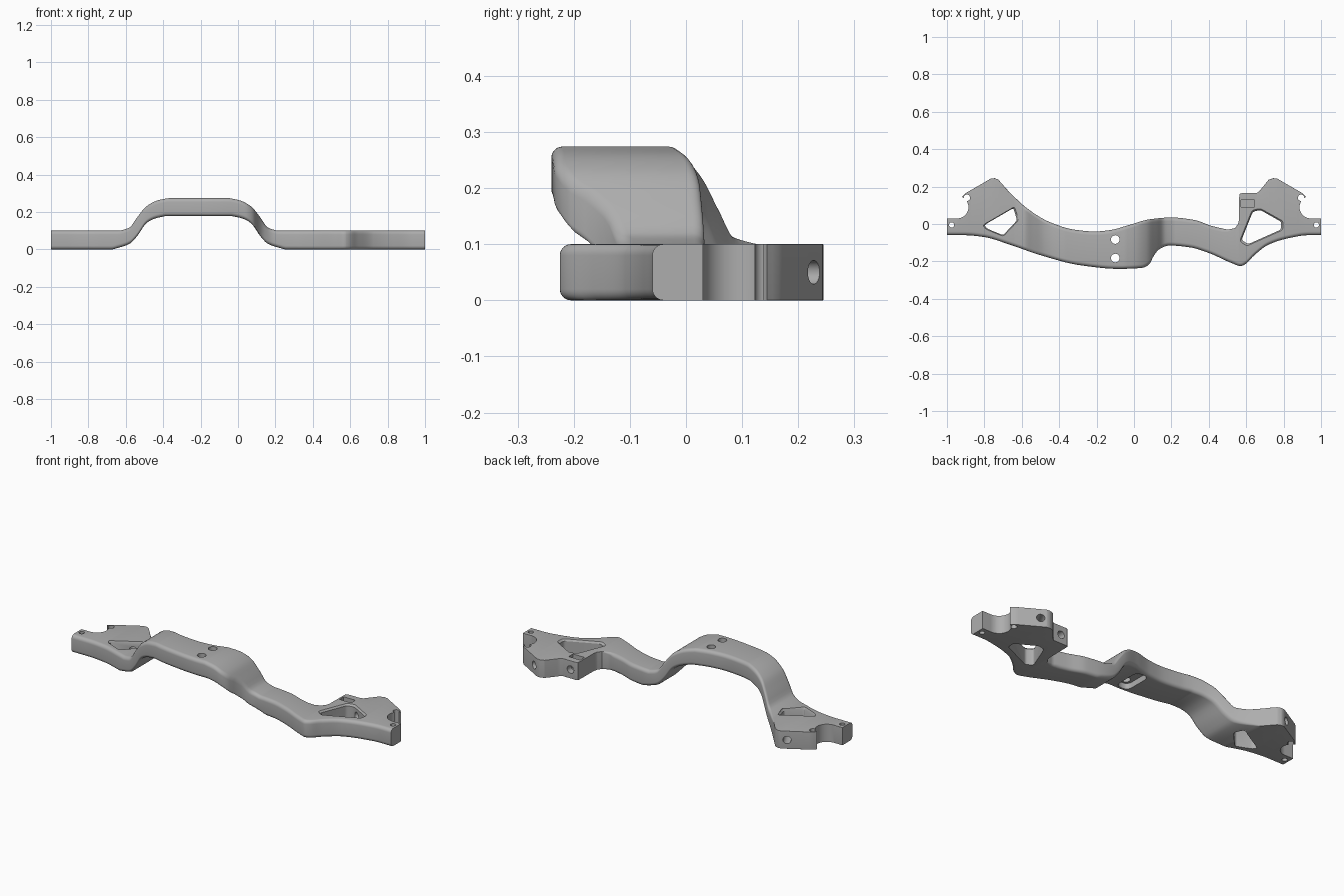
import bpy, bmesh, math
from mathutils import Vector, Matrix

if "Cube" in bpy.data.objects:
    bpy.data.objects.remove(bpy.data.objects["Cube"], do_unlink=True)

grey = bpy.data.materials.new("satin grey")
grey.use_nodes = True
GREY = (0.42, 0.42, 0.42, 1)
grey.diffuse_color = GREY
grey.node_tree.nodes["Principled BSDF"].inputs["Base Color"].default_value = GREY


def make_object(name, bm):
    bmesh.ops.recalc_face_normals(bm, faces=bm.faces)
    mesh = bpy.data.meshes.new(name)
    bm.to_mesh(mesh)
    bm.free()
    mesh.materials.append(grey)
    obj = bpy.data.objects.new(name, mesh)
    bpy.context.collection.objects.link(obj)
    return obj


def linear(pts, x):
    for (x0, y0), (x1, y1) in zip(pts, pts[1:]):
        if x <= x1:
            return y0 + (y1 - y0) * (x - x0) / (x1 - x0)
    return pts[-1][1]


def smooth(pts, x):
    """Monotone cubic curve through the points."""
    if x <= pts[0][0]:
        return pts[0][1]
    if x >= pts[-1][0]:
        return pts[-1][1]
    d = [(b[1] - a[1]) / (b[0] - a[0]) for a, b in zip(pts, pts[1:])]
    m = [d[0]] + [2 * a * b / (a + b) if a * b > 0 else 0 for a, b in zip(d, d[1:])] + [d[-1]]
    i = max(k for k in range(len(d)) if pts[k][0] <= x)
    h = pts[i + 1][0] - pts[i][0]
    t = (x - pts[i][0]) / h
    return ((2*t**3 - 3*t*t + 1) * pts[i][1] + (t**3 - 2*t*t + t) * h * m[i]
            + (3*t*t - 2*t**3) * pts[i + 1][1] + (t**3 - t*t) * h * m[i + 1])


# Plan outline: front edge, curved rear edge, straight-sided end plates
FRONT = [(-1, -.06), (-.905, -.06), (-.8, -.07), (-.665, -.11), (-.505, -.165), (-.29, -.22),
         (-.08, -.24), (.04, -.235), (.083, -.215), (.1, -.18), (.135, -.135), (.19, -.115),
         (.3, -.125), (.4, -.155), (.525, -.21), (.57, -.225), (.595, -.215), (.64, -.17),
         (.72, -.11), (.83, -.075), (.93, -.06), (1, -.06)]
REAR = [(-.725, .237), (-.665, .17), (-.56, .075), (-.45, .01), (-.32, -.03), (-.21, -.04),
        (-.13, -.033), (-.025, -.005), (.083, .025), (.2, .035), (.32, .022), (.415, -.01), (.5, -.03)]
END = [(-1, .03), (-.945, .03), (-.943, .12), (-.935, .13), (-.9, .165), (-.765, .243), (-.745, .245), (-.725, .237)]
LUG = [(.5, -.03), (.54, -.022), (.556, 0), (.561, .02), (.563, .16), (.575, .165), (.655, .165),
       (.67, .175), (.72, .237)]
RIGHT_END = LUG + [(-x, y) for x, y in reversed(END[:-1])]

# Side profile of the raised bridge, symmetric about its middle
MIDDLE = -.21
TOP = [(.165, .274), (.22, .262), (.28, .23), (.33, .17), (.37, .117), (.42, .1)]
BOTTOM = [(.18, .178), (.235, .165), (.28, .14), (.33, .07), (.37, .03), (.46, 0)]


def rear(x):
    if x < REAR[0][0]:
        return linear(END, x)
    return smooth(REAR, x) if x < REAR[-1][0] else linear(RIGHT_END, x)


# Arm: rounded rectangular sections lofted along x
stations = {round(-1 + i / 90, 4) for i in range(181)} | {p[0] for p in END + RIGHT_END}
bm = bmesh.new()
rings = []
STEPS = 6
for x in sorted(stations):
    y0, y1 = smooth(FRONT, x), rear(x)
    z0, z1 = smooth(BOTTOM, abs(x - MIDDLE)), smooth(TOP, abs(x - MIDDLE))
    fade = min(1, max(0, (x + .7) / .12), max(0, (.55 - x) / .08))
    rf, rr = .02, .001 + .019 * fade
    corners = [(y0 + rf, z0 + rf, rf, 180), (y1 - rr, z0 + rr, rr, 270),
               (y1 - rr, z1 - rr, rr, 0), (y0 + rf, z1 - rf, rf, 90)]
    ring = []
    for cy, cz, r, start in corners:
        for k in range(STEPS + 1):
            a = math.radians(start + 90 * k / STEPS)
            ring.append(bm.verts.new((x, cy + r * math.cos(a), cz + r * math.sin(a))))
    rings.append(ring)
for a, b in zip(rings, rings[1:]):
    for i in range(len(a)):
        j = (i + 1) % len(a)
        bm.faces.new((a[i], a[j], b[j], b[i]))
bm.faces.new(rings[0])
bm.faces.new(rings[-1])
arm = make_object("bracket_arm", bm)


def cut(bm):
    cutter = make_object("cutter", bm)
    cutter.hide_render = True
    mod = arm.modifiers.new("cut", "BOOLEAN")
    mod.operation, mod.solver, mod.object = "DIFFERENCE", "EXACT", cutter
    bpy.context.view_layer.objects.active = arm
    bpy.ops.object.modifier_apply(modifier=mod.name)
    bpy.data.objects.remove(cutter, do_unlink=True)


def drill(start, end, r, sides=32):
    a, b = Vector(start), Vector(end)
    turn = (b - a).to_track_quat("Z", "Y").to_matrix().to_4x4()
    bm = bmesh.new()
    bmesh.ops.create_cone(bm, cap_ends=True, segments=sides, radius1=r, radius2=r,
                          depth=(b - a).length, matrix=Matrix.Translation((a + b) / 2) @ turn)
    cut(bm)


def prism(pts, levels):
    """Stack of (height, scale) rings of one outline."""
    bm = bmesh.new()
    c = sum((Vector(p) for p in pts), Vector((0, 0))) / len(pts)
    loops = [[bm.verts.new((*(c + (Vector(p) - c) * s), z)) for p in pts] for z, s in levels]
    for a, b in zip(loops, loops[1:]):
        for i in range(len(a)):
            j = (i + 1) % len(a)
            bm.faces.new((a[i], a[j], b[j], b[i]))
    bm.faces.new(loops[0])
    bm.faces.new(loops[-1])
    cut(bm)


def rounded(pts, r):
    out = []
    for i, p in enumerate(pts):
        p, a, b = Vector(p), Vector(pts[i - 1]), Vector(pts[(i + 1) % len(pts)])
        s, e = p + (a - p).normalized() * r, p + (b - p).normalized() * r
        out += [s.lerp(p, t).lerp(p.lerp(e, t), t) for t in (0, .25, .5, .75, 1)]
    return out


# Notches, pin holes and angled screw holes in both end plates
for side in (-1, 1):
    drill((side * .945, .09, -.1), (side * .945, .09, .2), .06, 48)
    drill((side * .975, -.005, -.1), (side * .975, -.005, .2), .014)
    drill((side * .893, .14, -.1), (side * .893, .14, .2), .017)
    drill((side * .815, .27, .05), (side * .69, .043, .05), .021)

# Windows with a chamfered upper rim
FLARE = [(-.05, 1), (.09, 1), (.1, 1.1), (.15, 1.1)]
prism(rounded([(-.8, -.005), (-.645, .085), (-.625, .02), (-.7, -.06), (-.785, -.025)], .012), FLARE)
prism(rounded([(.575, -.085), (.635, .065), (.675, .075), (.787, .012), (.785, -.03), (.61, -.108)], .012), FLARE)

# Bridge bolt holes and the slot beneath them
for y in (-.083, -.182):
    drill((-.1, y, .1), (-.1, y, .35), .023)
prism(rounded([(-.138, -.215), (-.062, -.215), (-.062, -.05), (-.138, -.05)], .034), [(.1, 1), (.21, 1)])

# Nut pocket and screw hole in the lug
prism([(.572, .09), (.645, .09), (.645, .128), (.572, .128)], [(.02, 1), (.15, 1)])
drill((.608, .07, .05), (.608, .2, .05), .021)

bpy.ops.object.select_all(action="DESELECT")
arm.select_set(True)
bpy.context.view_layer.objects.active = arm
bpy.ops.object.shade_smooth_by_angle(angle=math.radians(30))
